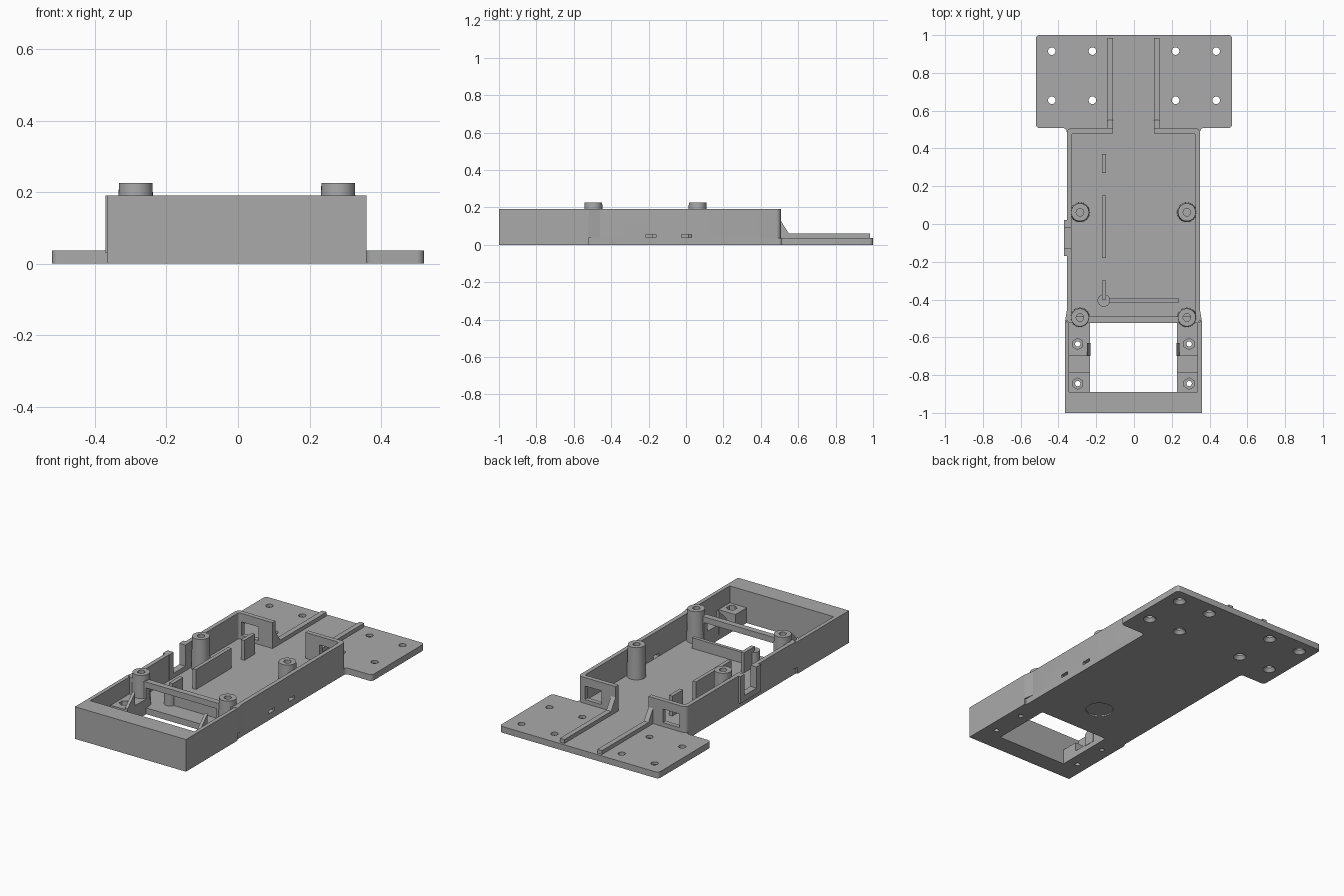
import bpy, bmesh, math

if "Cube" in bpy.data.objects:
    bpy.data.objects.remove(bpy.data.objects["Cube"], do_unlink=True)

grey = bpy.data.materials.new("plain_grey")
grey.use_nodes = True
colour = (0.4, 0.4, 0.4, 1)
grey.diffuse_color = colour
grey.node_tree.nodes["Principled BSDF"].inputs["Base Color"].default_value = colour

FLOOR, TOP = 0.037, 0.19
CX = -0.003  # centre line of the tray


def finish(name, bm):
    bmesh.ops.recalc_face_normals(bm, faces=bm.faces)
    mesh = bpy.data.meshes.new(name)
    bm.to_mesh(mesh)
    bm.free()
    ob = bpy.data.objects.new(name, mesh)
    bpy.context.collection.objects.link(ob)
    mesh.materials.append(grey)
    return ob


def prism(name, points, offset):
    """Extrude a flat outline along an offset vector."""
    bm = bmesh.new()
    face = bm.faces.new([bm.verts.new(p) for p in points])
    ext = bmesh.ops.extrude_face_region(bm, geom=[face])
    moved = [v for v in ext["geom"] if isinstance(v, bmesh.types.BMVert)]
    bmesh.ops.translate(bm, vec=offset, verts=moved)
    return finish(name, bm)


def box(name, x0, x1, y0, y1, z0, z1, r=0):
    corners = [(x1, y1, 1, 1), (x0, y1, -1, 1), (x0, y0, -1, -1), (x1, y0, 1, -1)]
    pts = []
    for i, (x, y, sx, sy) in enumerate(corners):
        for k in range(6 if r else 1):
            a = math.pi / 2 * (i + k / 5)
            pts.append((x - sx * r + r * math.cos(a), y - sy * r + r * math.sin(a), z0))
    return prism(name, pts, (0, 0, z1 - z0))


def side_plate(name, x0, x1, profile):
    """Extrude a y-z profile along x."""
    return prism(name, [(x0, y, z) for y, z in profile], (x1 - x0, 0, 0))


def rod(name, x, y, z0, z1, r, r_top=None, sides=32):
    bm = bmesh.new()
    bmesh.ops.create_cone(bm, cap_ends=True, segments=sides, radius1=r,
                          radius2=r if r_top is None else r_top, depth=z1 - z0)
    bmesh.ops.translate(bm, vec=(x, y, (z0 + z1) / 2), verts=bm.verts)
    return finish(name, bm)


def combine(ob, others, operation="DIFFERENCE"):
    """Apply booleans and remove the helper objects."""
    for other in others:
        mod = ob.modifiers.new("join", "BOOLEAN")
        mod.operation, mod.solver, mod.object = operation, "EXACT", other
    graph = bpy.context.evaluated_depsgraph_get()
    ob.data = bpy.data.meshes.new_from_object(ob.evaluated_get(graph))
    ob.modifiers.clear()
    for other in others:
        bpy.data.objects.remove(other, do_unlink=True)
    return ob


# Mounting plate with countersunk holes
plate = box("mounting_plate", -0.52, 0.52, 0.508, 1, 0, FLOOR, 0.02)
cuts = []
for x in (-0.435, -0.22, 0.22, 0.435):
    for y in (0.655, 0.915):
        cuts += [rod("cut", x, y, -0.01, 0.1, 0.02),
                 rod("cut", x, y, -0.002, 0.02, 0.037, 0.02)]
combine(plate, cuts)

# Fillets where the plate meets the tray
for s in (-1, 1):
    c = CX + s * 0.353
    arc = [(c + s * 0.02 * (1 - math.sin(a)), 0.508 - 0.02 * (1 - math.cos(a)), 0)
           for a in (k * math.pi / 10 for k in range(6))]
    prism("plate_fillet", [(c, 0.508, 0)] + arc, (0, 0, FLOOR))

# Tray floor, with a round recess underneath
floor = box("tray_floor", CX - 0.353, CX + 0.353, -0.525, 0.515, 0, FLOOR)
combine(floor, [rod("cut", 0, -0.3, -0.01, 0.008, 0.076)])

# Tray wall: ring with rear gap, rear windows, side slots and clip notch
wall = box("tray_wall", CX - 0.353, CX + 0.353, -0.525, 0.507, FLOOR, TOP, 0.025)
cuts = [box("cut", CX - 0.328, CX + 0.328, -0.49, 0.48, 0, 0.3, 0.012),
        box("cut", -0.11, 0.105, 0.4, 0.6, 0, 0.3),
        box("cut", -0.4, -0.3, -0.13, -0.02, 0.065, 0.3),
        box("cut", CX - 0.23, CX + 0.23, -0.6, -0.45, 0, 0.155)]
cuts += [box("cut", CX + s * 0.255 - 0.055, CX + s * 0.255 + 0.055, 0.4, 0.6, 0.06, 0.14)
         for s in (-1, 1)]
cuts += [box("cut", 0.3, 0.4, y - 0.027, y + 0.027, 0.038, 0.056) for y in (-0.187, 0.003)]
combine(wall, cuts)

# Clip frame around the side notch
for y in (-0.17, -0.02):
    box("clip_post", -0.37, -0.33, y, y + 0.04, 0.03, TOP)
box("clip_sill", -0.37, -0.33, -0.17, 0.02, 0.03, 0.065)

# Front frame: pocket with a through opening
frame = box("front_frame", CX - 0.363, CX + 0.363, -1, -0.52, 0, TOP)
cuts = [box("cut", CX - 0.34, CX + 0.34, -0.89, -0.4, FLOOR, 0.3),
        box("cut", CX - 0.23, CX + 0.23, -0.89, -0.4, -0.1, 0.3)]
cuts += [rod("cut", CX + s * 0.295, y, -0.1, 0.1, 0.014)
         for s in (-1, 1) for y in (-0.635, -0.845)]
combine(frame, cuts)

for s in (-1, 1):
    # Nut pads on the shelves
    for y0, y1, hole in ((-0.7, -0.52, -0.635), (-0.89, -0.785, -0.845)):
        a, b = sorted((CX + s * 0.23, CX + s * 0.342))
        pad = box("nut_pad", a, b, y0, y1, FLOOR, 0.09)
        combine(pad, [rod("cut", CX + s * 0.295, hole, 0, 0.2, 0.014),
                      rod("cut", CX + s * 0.295, hole, 0.05, 0.2, 0.03, sides=6)])
    # Pointed catch beside the opening
    a, b = sorted((CX + s * 0.228, CX + s * 0.245))
    side_plate("catch", a, b, [(-0.7, 0.03), (-0.63, 0.03), (-0.63, 0.17), (-0.7, 0.1)])
    # Flared step where the frame is wider than the tray
    x = CX + s * 0.353
    prism("flare", [(x, -0.52, FLOOR), (x + s * 0.01, -0.52, FLOOR), (x, -0.46, FLOOR)],
          (0, 0, TOP - FLOOR))
    # Guide rail with a sloping brace at the rear gap
    a, b = (-0.14, -0.11) if s < 0 else (0.105, 0.135)
    side_plate("guide_rail", a, b, [(0.48, FLOOR), (0.985, FLOOR), (0.985, 0.06),
                                    (0.55, 0.06), (0.505, 0.13), (0.48, 0.13)])
    # Screw posts
    for y in (-0.495, 0.062):
        post = rod("screw_post", CX + s * 0.283, y, FLOOR - 0.005, 0.225, 0.052, 0.047)
        combine(post, [rod("cut", CX + s * 0.283, y, 0.08, 0.3, 0.02)])

# Inner ribs
for y0, y1 in ((0.27, 0.37), (-0.18, 0.15), (-0.4, -0.3)):
    box("long_rib", -0.17, -0.148, y0, y1, 0.03, 0.155)
box("cross_rib", -0.16, 0.237, -0.415, -0.395, 0.03, 0.1)
rod("rib_post", -0.16, -0.405, 0.03, 0.13, 0.033)

# Smooth the round parts, keep edges sharp
for ob in bpy.context.collection.objects:
    if ob.type == "MESH":
        ob.select_set(True)
        bpy.context.view_layer.objects.active = ob
bpy.ops.object.shade_smooth_by_angle(angle=math.radians(30))
